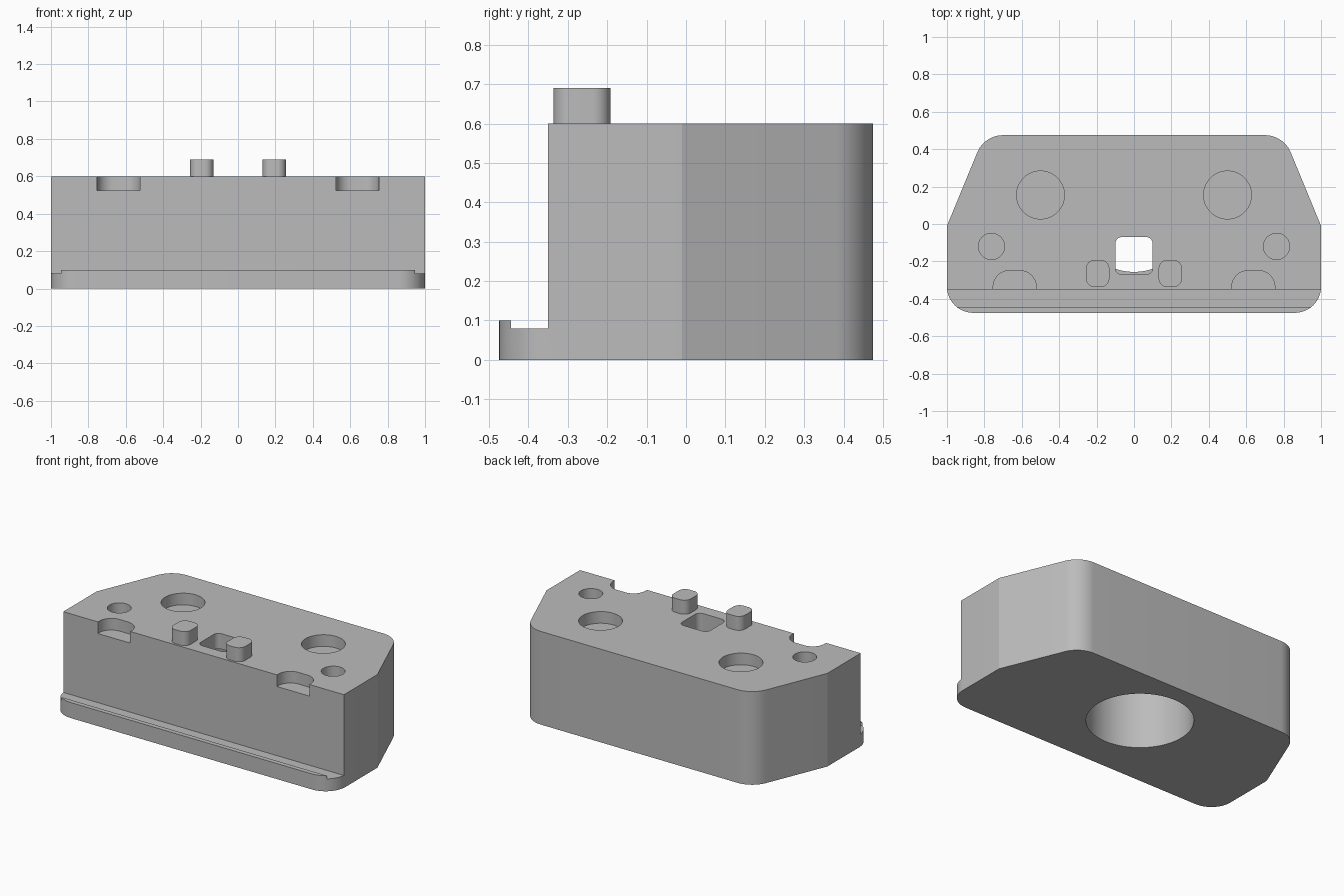
import bpy, bmesh, math
from mathutils import Vector

if "Cube" in bpy.data.objects:
    bpy.data.objects.remove(bpy.data.objects["Cube"])

grey = bpy.data.materials.new("plain_grey")
grey.diffuse_color = (0.5, 0.5, 0.5, 1)
grey.use_nodes = True
grey.node_tree.nodes["Principled BSDF"].inputs["Base Color"].default_value = grey.diffuse_color


def rounded(points, steps=12):
    """Outline from (x, y, radius) corners, listed counter-clockwise."""
    out = []
    n = len(points)
    for i, (x, y, r) in enumerate(points):
        p = Vector((x, y))
        if r == 0:
            out.append(p)
            continue
        a = (Vector(points[i - 1][:2]) - p).normalized()
        b = (Vector(points[(i + 1) % n][:2]) - p).normalized()
        half = a.angle(b) / 2
        centre = p + (a + b).normalized() * (r / math.sin(half))
        start = p + a * (r / math.tan(half)) - centre
        sweep = math.pi - 2 * half
        for k in range(steps + 1):
            t = sweep * k / steps
            c, s = math.cos(t), math.sin(t)
            out.append(centre + Vector((start.x * c - start.y * s,
                                        start.x * s + start.y * c)))
    return out


def box(x0, x1, y0, y1, r=0.0):
    return rounded([(x0, y0, r), (x1, y0, r), (x1, y1, r), (x0, y1, r)])


def circle(x, y, r, n=64):
    return [Vector((x + r * math.cos(2 * math.pi * k / n),
                    y + r * math.sin(2 * math.pi * k / n))) for k in range(n)]


def prism(name, outline, z0, z1):
    bm = bmesh.new()
    face = bm.faces.new([bm.verts.new((p.x, p.y, z0)) for p in outline])
    top = bmesh.ops.extrude_face_region(bm, geom=[face])["geom"]
    bmesh.ops.translate(bm, vec=(0, 0, z1 - z0),
                        verts=[v for v in top if isinstance(v, bmesh.types.BMVert)])
    bmesh.ops.recalc_face_normals(bm, faces=bm.faces)
    mesh = bpy.data.meshes.new(name)
    bm.to_mesh(mesh)
    bm.free()
    mesh.materials.append(grey)
    obj = bpy.data.objects.new(name, mesh)
    bpy.context.collection.objects.link(obj)
    return obj


def smooth(obj):
    bpy.ops.object.select_all(action='DESELECT')
    obj.select_set(True)
    bpy.context.view_layer.objects.active = obj
    bpy.ops.object.shade_smooth_by_angle(angle=math.radians(20))


# block with chamfered back and rounded corners
block = prism("block", rounded([
    (-1, -0.475, 0.14), (1, -0.475, 0.14), (1, -0.01, 0),
    (0.80, 0.475, 0.15), (-0.80, 0.475, 0.15), (-1, -0.01, 0)]), 0, 0.6)

TOP, FLOOR = 0.7, 0.525
cuts = [
    # front step, leaving a thin raised lip along its edge
    (box(-1.2, 1.2, -0.6, -0.35), 0.10, TOP),
    (box(-1.2, 1.2, -0.445, -0.35), 0.08, 0.3),
    # large bore from below and the window above it
    (circle(0, 0.053, 0.309, 96), -0.1, 0.5),
    (box(-0.1, 0.1, -0.27, -0.07, 0.035), 0.45, TOP),
]
for s in (-1, 1):
    # shallow round pockets and front notches
    cuts.append((circle(s * 0.5, 0.155, 0.128), FLOOR, TOP))
    cuts.append((circle(s * 0.762, -0.12, 0.07), FLOOR, TOP))
    cx = s * 0.638
    cuts.append((rounded([(cx - 0.115, -0.4, 0), (cx + 0.115, -0.4, 0),
                          (cx + 0.115, -0.25, 0.085), (cx - 0.115, -0.25, 0.085)]),
                 FLOOR, TOP))

for outline, z0, z1 in cuts:
    cutter = prism("cutter", outline, z0, z1)
    cutter.hide_render = True
    mod = block.modifiers.new("cut", 'BOOLEAN')
    mod.operation = 'DIFFERENCE'
    mod.solver = 'EXACT'
    mod.object = cutter
    bpy.context.view_layer.objects.active = block
    bpy.ops.object.modifier_apply(modifier=mod.name)
    bpy.data.objects.remove(cutter, do_unlink=True)
smooth(block)

# two locating pegs on top
for side, s in (("left", -1), ("right", 1)):
    cx = s * 0.194
    smooth(prism(side + "_peg", box(cx - 0.062, cx + 0.062, -0.337, -0.192, 0.045),
                 0.6, 0.69))
